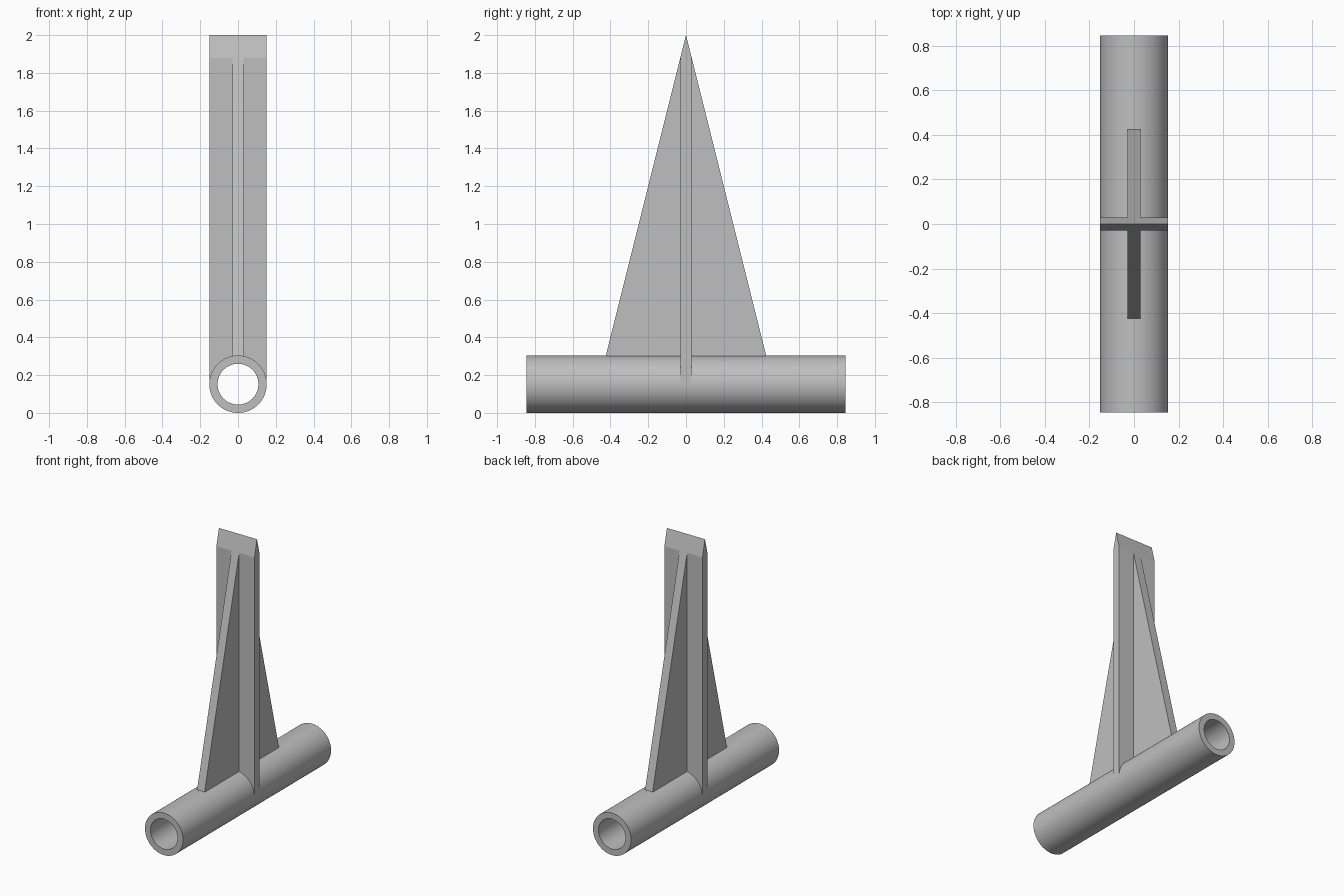
import bpy, bmesh
from math import pi, sin, cos, radians
from mathutils import Vector

old = bpy.data.objects.get("Cube")
if old:
    bpy.data.objects.remove(old, do_unlink=True)

R_OUT, R_IN, HALF_LEN = 0.152, 0.108, 0.845
AXIS_Z = 0.152
HALF_THICK = 0.03
TOP = 2.0
SLOPE = 0.25          # half depth lost per unit of height
SEGS = 96

grey = bpy.data.materials.new("plain grey")
grey.use_nodes = True
GREY = (0.52, 0.52, 0.52, 1)
grey.diffuse_color = GREY
grey.node_tree.nodes["Principled BSDF"].inputs["Base Color"].default_value = GREY


def finish(name, bm):
    bmesh.ops.recalc_face_normals(bm, faces=bm.faces)
    mesh = bpy.data.meshes.new(name)
    bm.to_mesh(mesh)
    bm.free()
    mesh.materials.append(grey)
    obj = bpy.data.objects.new(name, mesh)
    bpy.context.collection.objects.link(obj)
    return obj


def extrude_profile(name, points, direction):
    """Extrude a closed outline along direction, centred on the origin."""
    bm = bmesh.new()
    d = Vector(direction)
    face = bm.faces.new([bm.verts.new(Vector(p) - d / 2) for p in points])
    out = bmesh.ops.extrude_face_region(bm, geom=[face])
    bmesh.ops.translate(bm, vec=d, verts=[v for v in out["geom"] if isinstance(v, bmesh.types.BMVert)])
    return bm


# Hollow base tube: a rectangular wall section spun about its axis
bm = bmesh.new()
section = [(R_IN, -HALF_LEN), (R_OUT, -HALF_LEN), (R_OUT, HALF_LEN), (R_IN, HALF_LEN)]
verts = [bm.verts.new((x, y, AXIS_Z)) for x, y in section]
edges = [bm.edges.new((verts[i], verts[(i + 1) % 4])) for i in range(4)]
bmesh.ops.spin(bm, geom=verts + edges, cent=(0, 0, AXIS_Z), axis=(0, 1, 0),
               angle=2 * pi, steps=SEGS, use_duplicate=False)
bmesh.ops.remove_doubles(bm, verts=bm.verts, dist=0.0005)
tube = finish("base_tube", bm)
bpy.context.view_layer.objects.active = tube
tube.select_set(True)
bpy.ops.object.shade_smooth_by_angle(angle=radians(30))
tube.select_set(False)

# Long triangular fin running along the tube
foot = AXIS_Z + R_OUT - 0.012
half = (TOP - foot) * SLOPE
finish("long_fin", extrude_profile(
    "long_fin", [(0, -half, foot), (0, half, foot), (0, 0, TOP)], (2 * HALF_THICK, 0, 0)))

# Cross plate with its foot curved to sit in the tube wall
arc = [(R_OUT * cos(pi * i / 24), 0, AXIS_Z + (R_OUT - 0.012) * sin(pi * i / 24)) for i in range(25)]
outline = arc + [(-R_OUT, 0, TOP), (R_OUT, 0, TOP)]
bm = extrude_profile("cross_plate", outline, (0, 2 * HALF_THICK, 0))
# Chisel the top to a ridge with two sloping cuts
for side in (-1, 1):
    geom = bm.verts[:] + bm.edges[:] + bm.faces[:]
    cut = bmesh.ops.bisect_plane(bm, geom=geom, plane_co=(0, 0, TOP),
                                 plane_no=(0, side, SLOPE), clear_outer=True)
    rim = [e for e in cut["geom_cut"] if isinstance(e, bmesh.types.BMEdge)]
    bmesh.ops.holes_fill(bm, edges=rim, sides=0)
bmesh.ops.remove_doubles(bm, verts=bm.verts, dist=0.0001)
finish("cross_plate", bm)
